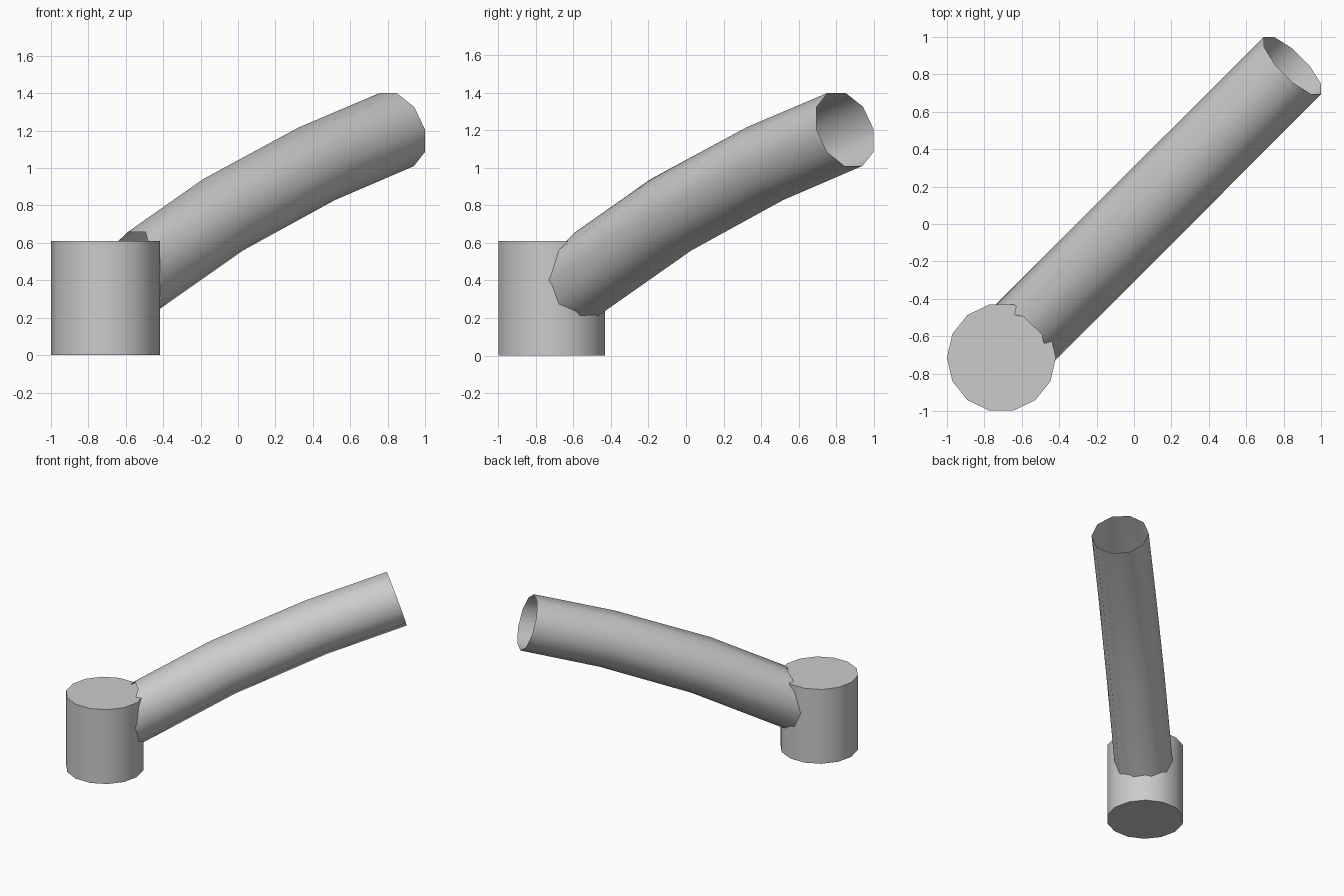
import bpy, bmesh, math
from mathutils import Vector

if "Cube" in bpy.data.objects:
    bpy.data.objects.remove(bpy.data.objects["Cube"])

grey = bpy.data.materials.new("mid_grey")
grey.diffuse_color = (0.6, 0.6, 0.6, 1)
grey.use_nodes = True
grey.node_tree.nodes["Principled BSDF"].inputs["Base Color"].default_value = grey.diffuse_color


def finish(obj):
    obj.data.materials.append(grey)
    bpy.ops.object.select_all(action='DESELECT')
    obj.select_set(True)
    bpy.context.view_layer.objects.active = obj
    bpy.ops.object.shade_smooth_by_angle(angle=math.radians(40))


# Base: upright 14-sided drum with a vertex on the x axis
BASE = Vector((-0.709, -0.714, 0))
R, H = 0.291, 0.61
bpy.ops.mesh.primitive_cylinder_add(vertices=14, radius=R, depth=H,
                                    location=BASE + Vector((0, 0, H / 2)),
                                    rotation=(0, 0, math.pi / 2))
base = bpy.context.object
base.name = "base"
finish(base)

# Arm: open 10-sided tube bending along the diagonal
SIDES = 10
FWD = Vector((1, 1, 0)).normalized()
SIDE = Vector((1, -1, 0)).normalized()


def ring(d, z, tilt, r):
    t = math.radians(tilt)
    centre = Vector((d, d, z))
    up = -math.sin(t) * FWD + Vector((0, 0, math.cos(t)))
    return [centre + r * (math.cos(a) * SIDE + math.sin(a) * up)
            for a in (math.tau * k / SIDES for k in range(SIDES))]


def saddle(points, tilt, radius):
    """Extend points back down the tube until they meet an upright cylinder."""
    out = []
    for p in points:
        rel = p - BASE
        lat = rel.dot(SIDE)
        back = rel.dot(FWD) - math.sqrt(radius ** 2 - lat ** 2)
        out.append(p - back * (FWD + Vector((0, 0, math.tan(math.radians(tilt))))))
    return out


first = ring(-0.08, 0.75, 23.7, 0.219)
rings = [saddle(first, 26.4, 0.248), first,
         ring(0.42, 1.0225, 19, 0.217), ring(0.8475, 1.205, 18, 0.2157)]

bm = bmesh.new()
loops = [[bm.verts.new(p) for p in pts] for pts in rings]
for a, b in zip(loops, loops[1:]):
    for i in range(SIDES):
        j = (i + 1) % SIDES
        bm.faces.new((a[i], b[i], b[j], a[j]))
bmesh.ops.recalc_face_normals(bm, faces=bm.faces)
mesh = bpy.data.meshes.new("arm_tube")
bm.to_mesh(mesh)
bm.free()
arm = bpy.data.objects.new("arm_tube", mesh)
bpy.context.collection.objects.link(arm)
finish(arm)
